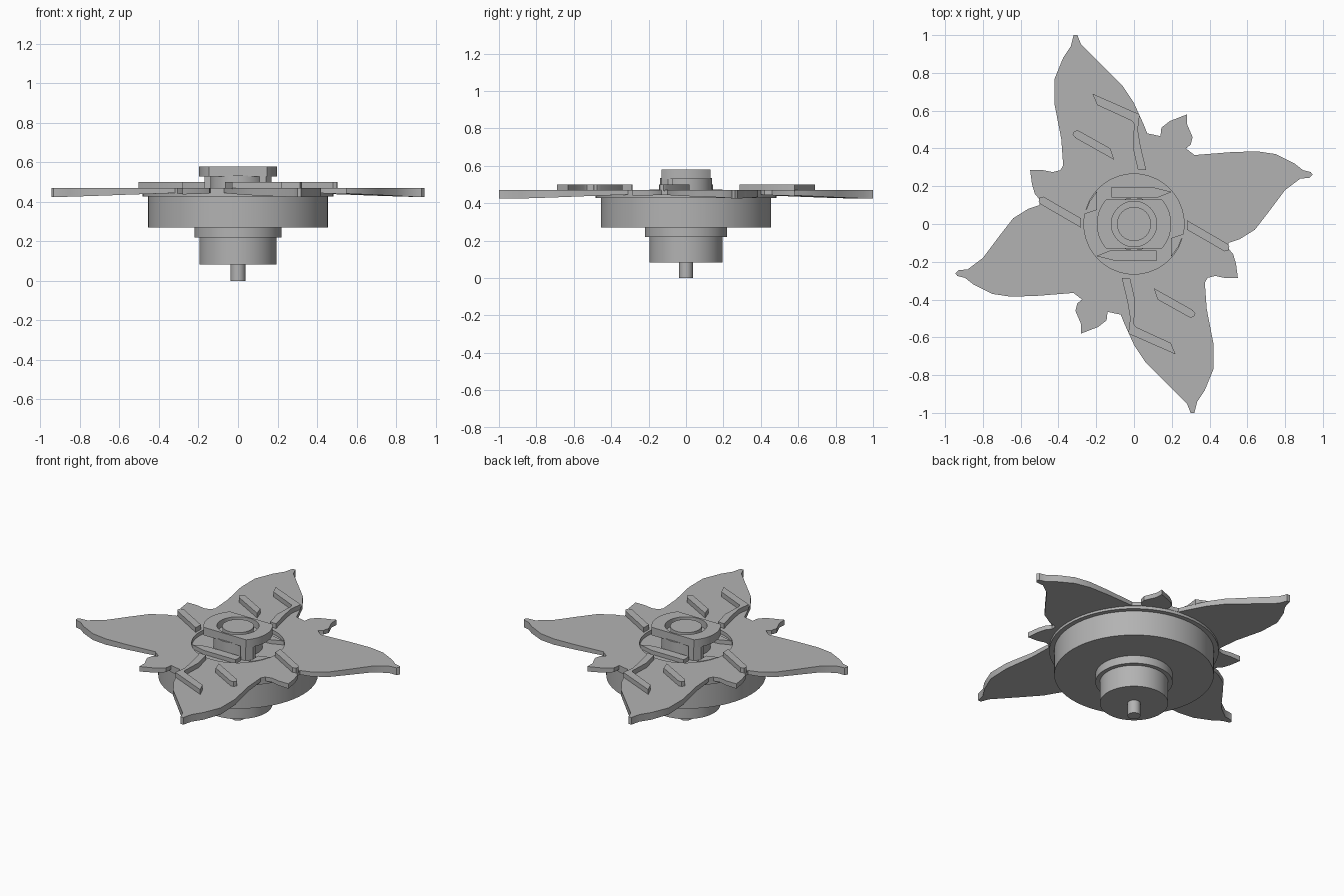
import bpy, bmesh, math

cube = bpy.data.objects.get("Cube")
if cube:
    bpy.data.objects.remove(cube, do_unlink=True)

grey = bpy.data.materials.new("plain grey")
grey.use_nodes = True
colour = (0.45, 0.45, 0.45, 1)
grey.diffuse_color = colour
grey.node_tree.nodes["Principled BSDF"].inputs["Base Color"].default_value = colour


def finish(name, bm, smooth_angle=35):
    """Turn a bmesh into a named, shaded, coloured object."""
    bmesh.ops.recalc_face_normals(bm, faces=bm.faces[:])
    mesh = bpy.data.meshes.new(name)
    bm.to_mesh(mesh)
    bm.free()
    mesh.materials.append(grey)
    obj = bpy.data.objects.new(name, mesh)
    bpy.context.collection.objects.link(obj)
    bpy.ops.object.select_all(action="DESELECT")
    obj.select_set(True)
    bpy.context.view_layer.objects.active = obj
    bpy.ops.object.shade_smooth_by_angle(angle=math.radians(smooth_angle))
    return obj


def circle(radius, count=64):
    steps = [2 * math.pi * i / count for i in range(count)]
    return [(radius * math.cos(a), radius * math.sin(a)) for a in steps]


def slab(name, outline, bottom, top, hole=None, smooth_angle=35):
    """Extrude an outline; bottom may be a height or a function of radius."""
    bm = bmesh.new()
    edges = []
    for loop in [outline] + ([circle(hole)] if hole else []):
        verts = [bm.verts.new((x, y, top)) for x, y in loop]
        edges += [bm.edges.new((v, verts[i - 1])) for i, v in enumerate(verts)]
    bmesh.ops.triangle_fill(bm, edges=edges, use_beauty=True, normal=(0, 0, 1))
    result = bmesh.ops.extrude_face_region(bm, geom=bm.faces[:], use_keep_orig=True)
    for v in result["geom"]:
        if isinstance(v, bmesh.types.BMVert):
            v.co.z = bottom(v.co.xy.length) if callable(bottom) else bottom
    return finish(name, bm, smooth_angle)


def disc(name, radius, bottom, top):
    bm = bmesh.new()
    bmesh.ops.create_cone(bm, cap_ends=True, segments=64, radius1=radius,
                          radius2=radius, depth=top - bottom)
    bmesh.ops.translate(bm, verts=bm.verts[:], vec=(0, 0, (bottom + top) / 2))
    return finish(name, bm)


def turned(points):
    return [(-x, -y) for x, y in points]


def pair(name, points, bottom, top):
    """Two copies, half a turn apart."""
    slab(name + "_back", points, bottom, top)
    slab(name + "_front", turned(points), bottom, top)


# Stepped spindle and body below the blades
disc("spindle_pin", 0.037, 0, 0.09)
disc("lower_shaft", 0.195, 0.083, 0.225)
disc("shaft_collar", 0.22, 0.22, 0.275)
disc("body_drum", 0.455, 0.27, 0.43)
disc("body_rim", 0.483, 0.427, 0.447)

# Blade plate: half of the outline, repeated half a turn round
half = [
    (-.32, 1), (-.30, 1), (-.28, .95), (-.15, .82), (-.06, .73), (0, .64),
    (.05, .53), (.07, .48), (.14, .465), (.145, .51), (.19, .545), (.28, .58),
    (.28, .53), (.31, .46), (.30, .42), (.275, .40), (.32, .365), (.51, .38),
    (.65, .385), (.75, .37), (.85, .32), (.895, .285), (.935, .275),
    (.945, .262), (.93, .245), (.88, .24), (.80, .18), (.71, .06), (.64, -.03),
    (.56, -.08), (.50, -.10), (.50, -.13), (.525, -.16), (.54, -.21),
    (.55, -.285), (.48, -.285), (.43, -.275), (.39, -.285), (.375, -.31),
    (.385, -.45), (.42, -.63), (.42, -.77), (.375, -.88), (.335, -.94),
]


def blade_underside(radius):
    return 0.447 - 0.022 * min(max((radius - 0.45) / 0.5, 0), 1)


slab("blade_plate", half + turned(half), blade_underside, 0.47, hole=0.265)

# Raised ridges on the blades
pair("side_ridge", [(-.48, .145), (-.28, .03), (-.28, -.02), (-.495, .105),
                    (-.505, .12), (-.50, .14)], 0.465, 0.5)
pair("short_ridge", [(-.295, .495), (-.125, .40), (-.105, .34), (-.31, .455),
                     (-.325, .475), (-.315, .493)], 0.465, 0.5)
pair("bent_ridge", [(-.22, .69), (-.05, .615), (.03, .58), (.02, .50),
                    (.035, .41), (.065, .285), (.02, .29), (-.005, .40),
                    (0, .53), (-.01, .545), (-.195, .63)], 0.465, 0.5)

# Locking wedges in the central recess
pair("side_wedge", [(-.262, .053), (-.235, .12), (-.195, .175), (-.195, .075)],
     0.44, 0.472)
pair("spiked_bar", [(.2, .17), (.125, .14), (-.12, .14), (-.12, .195), (.1, .195)],
     0.44, 0.472)

# Hub: neck, corner stops, flat-sided cap with a ring groove round its core
disc("hub_neck", 0.14, 0.44, 0.535)
pair("corner_stop", [(-.17, .07), (-.17, .095), (-.143, .13), (-.11, .13), (-.11, .07)],
     0.44, 0.535)
cap = []
flat = math.asin(0.13 / 0.197)
for middle in (0, math.pi):
    for i in range(17):
        a = middle - flat + 2 * flat * i / 16
        cap.append((0.197 * math.cos(a), 0.197 * math.sin(a)))
slab("hub_cap", cap, 0.53, 0.58, hole=0.12)
disc("hub_core", 0.09, 0.53, 0.578)
